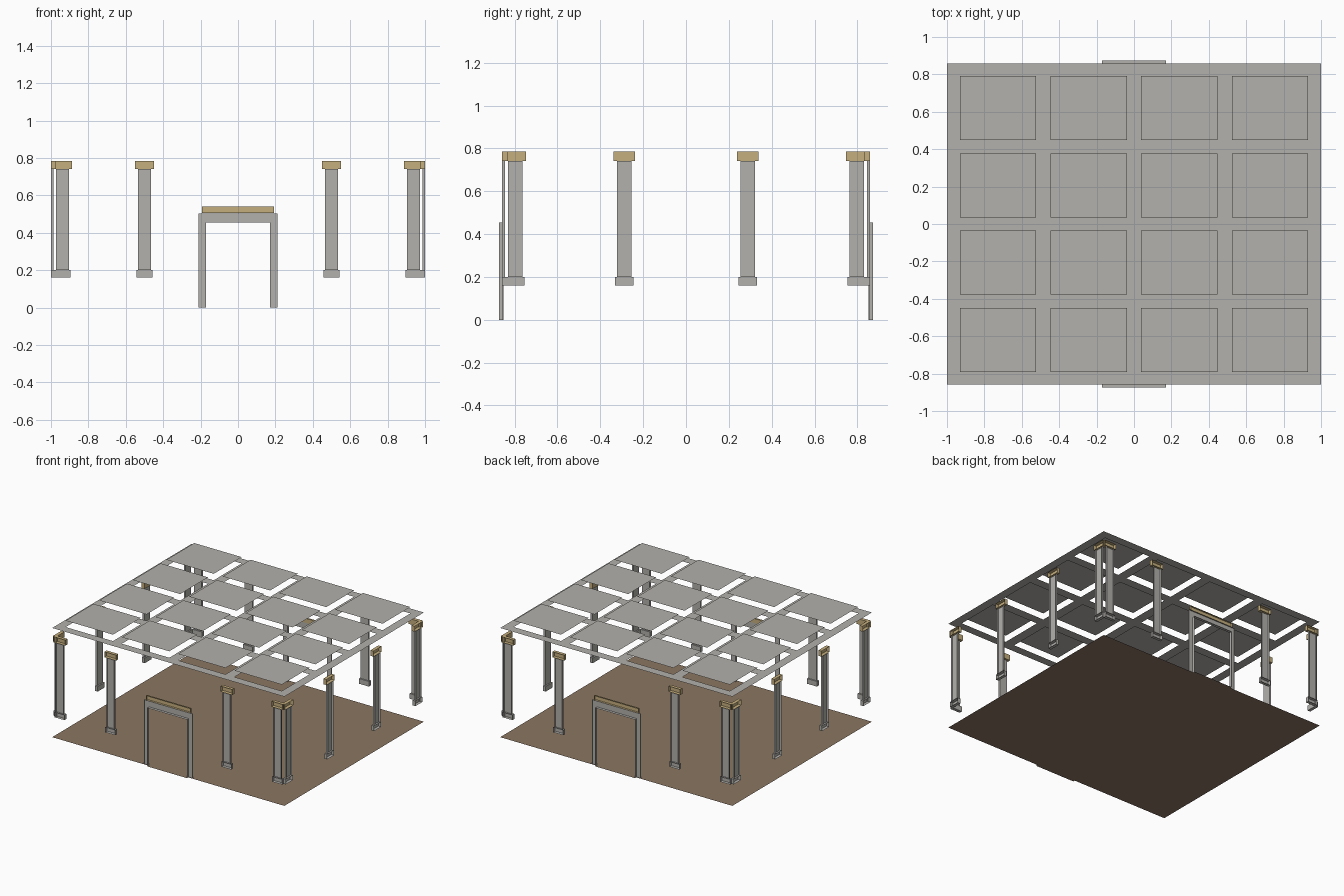
import bpy, bmesh, math
from mathutils import Matrix, Vector

if "Cube" in bpy.data.objects:
    bpy.data.objects.remove(bpy.data.objects["Cube"])


def material(name, rgb):
    m = bpy.data.materials.new(name)
    m.diffuse_color = (*rgb, 1)
    m.use_nodes = True
    m.node_tree.nodes["Principled BSDF"].inputs["Base Color"].default_value = m.diffuse_color
    return m


STONE = material("grey_stone", (0.45, 0.44, 0.415))
FLOOR = material("brown_floor", (0.26, 0.18, 0.122))
GOLD = material("tan_trim", (0.56, 0.43, 0.21))
W, D = 1.0, 0.858          # half width and half depth of the hall


def add(name, quads, mat, matrix=Matrix()):
    bm = bmesh.new()
    for q in quads:
        bm.faces.new([bm.verts.new(matrix @ Vector(p)) for p in q])
    bmesh.ops.remove_doubles(bm, verts=bm.verts, dist=1e-5)
    bmesh.ops.recalc_face_normals(bm, faces=bm.faces)
    me = bpy.data.meshes.new(name)
    bm.to_mesh(me)
    bm.free()
    me.materials.append(mat)
    ob = bpy.data.objects.new(name, me)
    bpy.context.collection.objects.link(ob)
    return ob


def flat(x0, x1, y0, y1, z):
    return [(x0, y0, z), (x1, y0, z), (x1, y1, z), (x0, y1, z)]


def shell(x0, x1, depth, z0, z1, ends=True):
    """Wall moulding, open on the wall side (y = 0), projecting to +y."""
    q = [[(x0, depth, z0), (x1, depth, z0), (x1, depth, z1), (x0, depth, z1)]]
    for x in (x0, x1):
        q.append([(x, 0, z0), (x, depth, z0), (x, depth, z1), (x, 0, z1)])
    if ends:
        q += [flat(x0, x1, 0, depth, z) for z in (z0, z1)]
    return q


# Floor, with thresholds in the two doorways
add("floor", [flat(-W, W, -D, D, 0)], FLOOR)
for s in (-1, 1):
    a, b = sorted((s * D, s * 0.873))
    add("threshold", [flat(-0.17, 0.17, a, b, 0)], FLOOR)

# Ceiling grid with rectangular openings, and panels set above them
px = [(c - 0.204, c + 0.204) for c in (-0.727, -0.242, 0.242, 0.727)]
py = [(c - 0.171, c + 0.171) for c in (-0.62, -0.207, 0.207, 0.62)]
xs = [-W] + [v for p in px for v in p] + [W]
ys = [-D] + [v for p in py for v in p] + [D]
add("ceiling_grid", [flat(xs[i], xs[i + 1], ys[j], ys[j + 1], 0.85)
                     for i in range(9) for j in range(9)
                     if not (i % 2 and j % 2)], STONE)
add("ceiling_panels", [flat(*x, *y, 0.90) for x in px for y in py], STONE)


def pilaster(matrix, c):
    add("pilaster_base", shell(c - 0.043, c + 0.043, 0.024, 0.16, 0.20), STONE, matrix)
    add("pilaster_shaft", shell(c - 0.034, c + 0.034, 0.014, 0.20, 0.74, False), STONE, matrix)
    add("pilaster_cap", shell(c - 0.05, c + 0.05, 0.027, 0.742, 0.785), GOLD, matrix)


# Four walls: pilasters on each, doorways on front and back
for k in range(4):
    dist = W if k % 2 else D
    M = Matrix.Rotation(k * math.pi / 2, 4, 'Z') @ Matrix.Translation((0, -dist, 0))
    for c in ((-0.797, -0.289, 0.289, 0.797) if k % 2 else (-0.938, -0.5, 0.5, 0.938)):
        pilaster(M, c)
    if k % 2 == 0:
        f, r = 0.007, -0.015      # frame face and outer edge of the reveal
        frame = []
        for s in (-1, 1):
            i, o = s * 0.17, s * 0.21
            frame.append([(i, f, 0), (o, f, 0), (o, f, 0.504), (i, f, 0.504)])
            frame.append([(o, 0, 0), (o, f, 0), (o, f, 0.504), (o, 0, 0.504)])
            frame.append([(i, r, 0), (i, f, 0), (i, f, 0.455), (i, r, 0.455)])
        frame.append([(-0.17, f, 0.455), (0.17, f, 0.455), (0.17, f, 0.504), (-0.17, f, 0.504)])
        frame.append(flat(-0.17, 0.17, r, f, 0.455))
        frame.append(flat(-0.21, 0.21, 0, f, 0.504))
        add("door_frame", frame, STONE, M)
        add("door_lintel_trim", shell(-0.192, 0.192, 0.014, 0.505, 0.54), GOLD, M)
